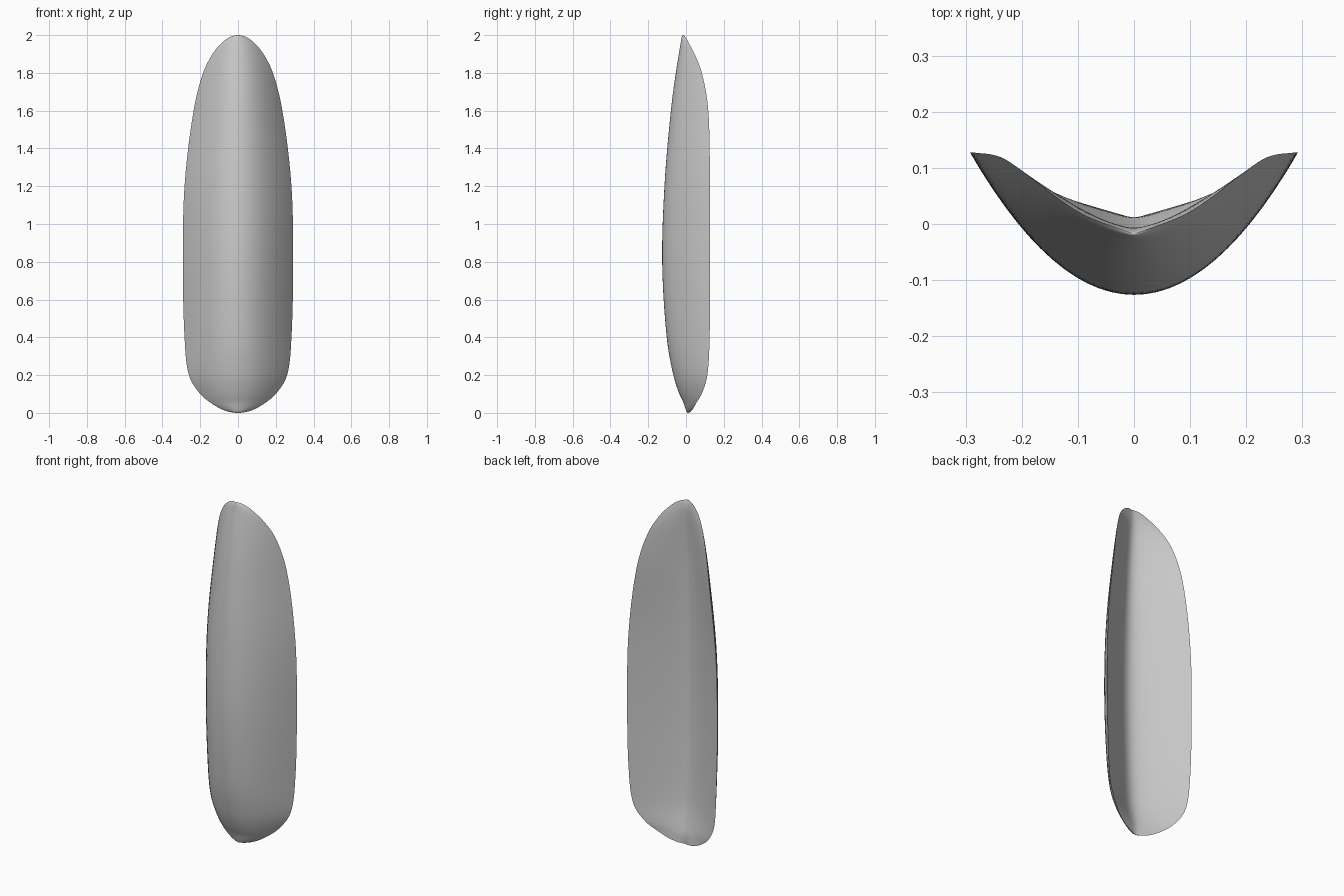
import bpy
import bmesh
import math

cube = bpy.data.objects.get("Cube")
if cube:
    bpy.data.objects.remove(cube, do_unlink=True)

# Stations along the shell: height, half width, front keel y, rim y, back fold y
STATIONS = [
    (0, 0, .01, .01, .01),
    (.05, .14, -.012, .053, .012),
    (.1, .2, -.035, .083, .003),
    (.2, .26, -.067, .113, -.015),
    (.4, .283, -.102, .125, -.03),
    (.8, .292, -.126, .127, -.043),
    (1.2, .283, -.114, .127, -.042),
    (1.6, .235, -.08, .118, -.03),
    (1.8, .185, -.054, .084, -.017),
    (1.9, .135, -.038, .045, -.009),
    (1.96, .085, -.028, .014, -.007),
    (2, 0, -.018, -.018, -.018),
]
RINGS = 72      # sections between the two tips
STEPS = 14      # points across half of each face
FOLD = 0.2      # roundness of the fold on the back


def angle_of(height):
    """Even angular spacing gives the tips a round outline."""
    return math.acos(max(-1.0, min(1.0, 1.0 - height)))


ANGLES = [angle_of(row[0]) for row in STATIONS]


def slope(i, column):
    """Finite difference tangent at a station."""
    a, b = max(i - 1, 0), min(i + 1, len(STATIONS) - 1)
    rise = STATIONS[b][column] - STATIONS[a][column]
    return rise / (ANGLES[b] - ANGLES[a])


def sample(angle, column):
    """Cubic Hermite interpolation of one station column."""
    i = 0
    while i < len(ANGLES) - 2 and angle > ANGLES[i + 1]:
        i += 1
    span = ANGLES[i + 1] - ANGLES[i]
    t = (angle - ANGLES[i]) / span
    start, end = STATIONS[i][column], STATIONS[i + 1][column]
    ease = t * t * (3 - 2 * t)
    leave = t * (1 - t) ** 2 * span * slope(i, column)
    arrive = t * t * (t - 1) * span * slope(i + 1, column)
    return start + (end - start) * ease + leave + arrive


def front_shape(t):
    """Parabolic front face."""
    return t * t


def back_shape(t):
    """Two flat wings meeting in a soft fold."""
    return (math.hypot(t, FOLD) - FOLD) / (math.hypot(1, FOLD) - FOLD)


def section(angle):
    """Closed crescent outline at one height."""
    width, keel, rim, fold = [sample(angle, c) for c in range(1, 5)]
    z = 1 - math.cos(angle)
    across = [i / STEPS for i in range(-STEPS, STEPS + 1)]
    front = [(t * width, keel + (rim - keel) * front_shape(t), z) for t in across]
    back = [(t * width, fold + (rim - fold) * back_shape(t), z) for t in across]
    return front + back[-2:0:-1]


# Loft the crescent sections from the bottom tip to the top tip
bm = bmesh.new()
rings = []
for r in range(1, RINGS):
    rings.append([bm.verts.new(p) for p in section(math.pi * r / RINGS)])
count = len(rings[0])
for lower, upper in zip(rings, rings[1:]):
    for i in range(count):
        j = (i + 1) % count
        bm.faces.new((lower[i], lower[j], upper[j], upper[i]))

# Close both tips
for ring, row in ((rings[0], STATIONS[0]), (rings[-1], STATIONS[-1])):
    tip = bm.verts.new((0, row[2], row[0]))
    for i in range(count):
        bm.faces.new((ring[i], ring[(i + 1) % count], tip))
bmesh.ops.recalc_face_normals(bm, faces=bm.faces[:])

mesh = bpy.data.meshes.new("curved_shell")
bm.to_mesh(mesh)
bm.free()
shell = bpy.data.objects.new("curved_shell", mesh)
bpy.context.collection.objects.link(shell)

# Plain grey material
grey = bpy.data.materials.new("light_grey")
grey.use_nodes = True
colour = (.6, .6, .6, 1)
grey.diffuse_color = colour
grey.node_tree.nodes["Principled BSDF"].inputs["Base Color"].default_value = colour
mesh.materials.append(grey)

# Smooth faces with a crisp rim
bpy.ops.object.select_all(action="DESELECT")
shell.select_set(True)
bpy.context.view_layer.objects.active = shell
bpy.ops.object.shade_smooth_by_angle(angle=math.radians(50))
